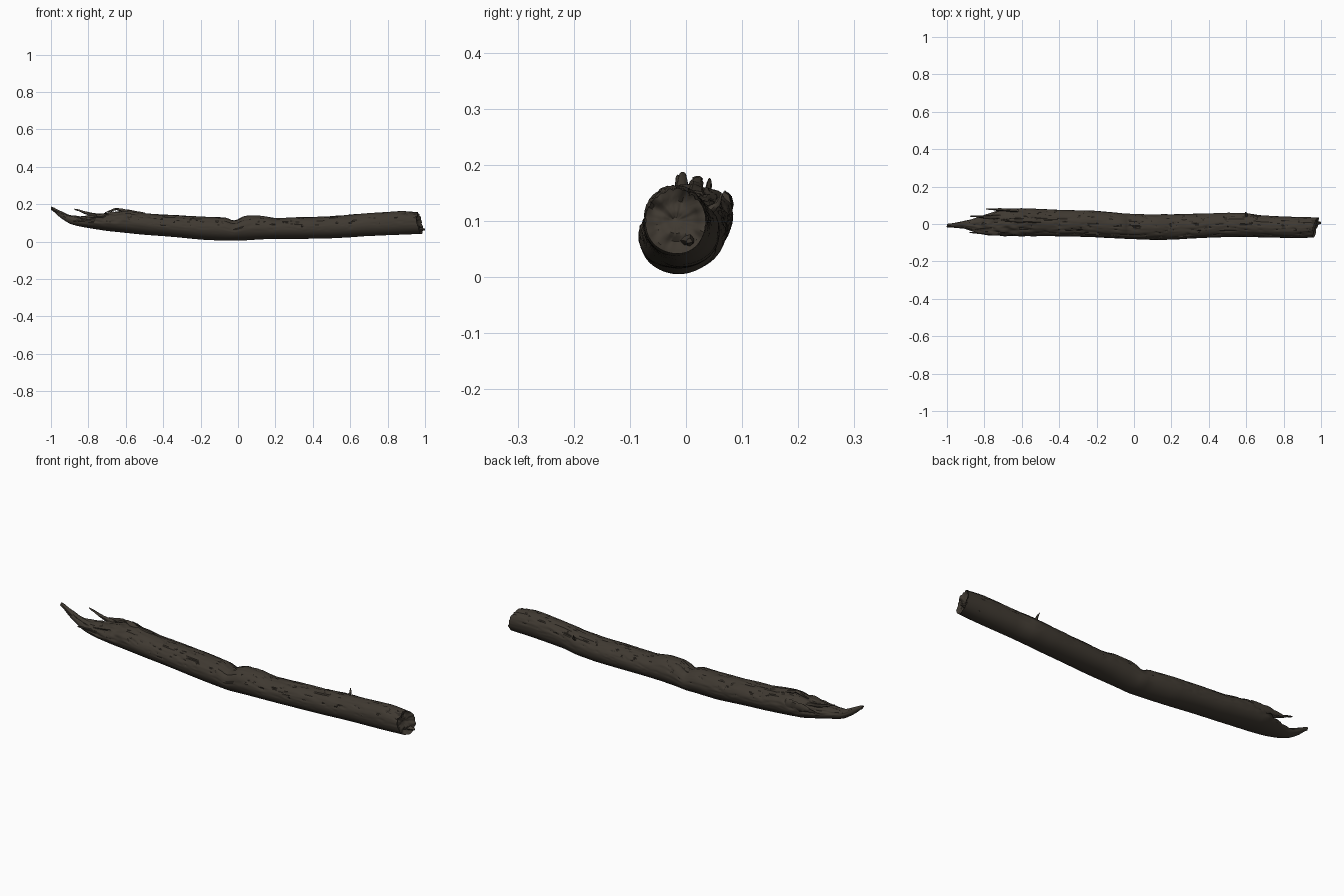
import bpy
import bmesh
import math
from mathutils import Vector, noise

if "Cube" in bpy.data.objects:
    bpy.data.objects.remove(bpy.data.objects["Cube"])


def make_material(name, colour):
    material = bpy.data.materials.new(name)
    material.use_nodes = True
    material.diffuse_color = colour
    material.node_tree.nodes["Principled BSDF"].inputs["Base Color"].default_value = colour
    return material


bark = make_material("dark brown bark", (0.05, 0.041, 0.031, 1))
fissure = make_material("deep bark fissure", (0.028, 0.023, 0.018, 1))

# Log outline: x, front y, back y, underside z, top z
OUTLINE = [
    (-1.0, -0.012, 0.0, 0.175, 0.19),
    (-0.96, -0.018, 0.006, 0.135, 0.17),
    (-0.9, -0.025, 0.018, 0.095, 0.14),
    (-0.85, -0.045, 0.03, 0.082, 0.135),
    (-0.78, -0.06, 0.055, 0.07, 0.14),
    (-0.7, -0.064, 0.08, 0.057, 0.155),
    (-0.6, -0.066, 0.083, 0.047, 0.168),
    (-0.48, -0.065, 0.08, 0.035, 0.15),
    (-0.2, -0.07, 0.07, 0.012, 0.135),
    (-0.06, -0.078, 0.056, 0.006, 0.13),
    (-0.02, -0.08, 0.055, 0.005, 0.108),
    (0.03, -0.083, 0.053, 0.006, 0.138),
    (0.12, -0.085, 0.052, 0.011, 0.14),
    (0.2, -0.083, 0.052, 0.015, 0.126),
    (0.5, -0.07, 0.06, 0.018, 0.136),
    (0.6, -0.068, 0.06, 0.023, 0.143),
    (0.68, -0.071, 0.046, 0.03, 0.15),
    (0.88, -0.076, 0.037, 0.037, 0.166),
    (0.97, -0.072, 0.035, 0.042, 0.158),
]
SIDES, RINGS = 72, 340
START, END = OUTLINE[0][0], OUTLINE[-1][0]


def linear_section(x):
    x = min(max(x, START), END)
    for a, b in zip(OUTLINE, OUTLINE[1:]):
        if x <= b[0]:
            t = (x - a[0]) / (b[0] - a[0])
            return [p + (q - p) * t for p, q in zip(a[1:], b[1:])]
    return list(OUTLINE[-1][1:])


def section(x):
    samples = [linear_section(x + d) for d in (-0.015, 0, 0.015)]
    return [sum(values) / len(values) for values in zip(*samples)]


def log_point(x, angle):
    """Surface point with lengthwise bark grooves; the underside stays smooth."""
    front, back, low, high = section(x)
    c, s = math.cos(angle), math.sin(angle)
    up = min(1, max(0, 0.45 + s))
    ragged = min(1, max(0, (-0.5 - x) * 4)) * up
    tip = min(1, (x - START) * 5 + 0.1)
    grain = noise.noise(Vector((x * 5, c * 4, s * 4)))
    fine = noise.noise(Vector((x * 14, c * 9, s * 9 + 7)))
    lumps = noise.noise(Vector((x * 4 + 3, c, s)))
    crack = max(0, 1 - abs(grain) * 9) * up
    ragged_noise = noise.noise(Vector((x * 22, c * 3, s * 3)))
    scale = 1 + 0.04 * lumps + tip * (0.03 * fine * up - 0.07 * crack + 0.22 * ragged * ragged_noise)
    y = (front + back) / 2 + (back - front) / 2 * c * scale
    z = (low + high) / 2 + (high - low) / 2 * s * scale
    # Slanted break at the cut end
    near_end = min(1, max(0, (x - 0.86) / (END - 0.86)))
    slant = near_end * (0.25 * (y + 0.02) - 0.17 * (z - 0.1) + 0.008 * ragged_noise)
    return Vector((x + slant, y, z)), crack


def finish(bm, name):
    bmesh.ops.recalc_face_normals(bm, faces=bm.faces)
    mesh = bpy.data.meshes.new(name)
    bm.to_mesh(mesh)
    bm.free()
    obj = bpy.data.objects.new(name, mesh)
    bpy.context.collection.objects.link(obj)
    mesh.materials.append(bark)
    mesh.materials.append(fissure)
    bpy.ops.object.select_all(action="DESELECT")
    obj.select_set(True)
    bpy.context.view_layer.objects.active = obj
    bpy.ops.object.shade_smooth_by_angle(angle=math.radians(45))
    return obj


# Weathered log
bm = bmesh.new()
rings, cracks = [], {}
angles = [math.tau * i / SIDES for i in range(SIDES)]
for r in range(RINGS + 1):
    ring = []
    for angle in angles:
        point, crack = log_point(START + (END - START) * r / RINGS, angle)
        vert = bm.verts.new(point)
        cracks[vert] = crack
        ring.append(vert)
    rings.append(ring)

# Uneven hollowed face on the broken end
rim = rings[-1]
centre = sum((v.co for v in rim), Vector()) / SIDES
for k in range(1, 8):
    ring = []
    for v in rim:
        p = v.co.lerp(centre, k / 8)
        p.x += -0.012 * min(1, k / 3) + 0.012 * noise.noise(p * 45)
        vert = bm.verts.new(p)
        cracks[vert] = 0
        ring.append(vert)
    rings.append(ring)

for a, b in zip(rings, rings[1:]):
    for i in range(SIDES):
        j = (i + 1) % SIDES
        face = bm.faces.new((a[i], a[j], b[j], b[i]))
        depth = sum(cracks[v] for v in face.verts) / 4
        face.material_index = 1 if depth > 0.72 else 0
bm.faces.new(rings[0])
bm.faces.new(rings[-1])
finish(bm, "weathered_log")


def splinter(name, path, width, height, sides=7, steps=14):
    """Tapering, slightly twisted sliver following a short path."""
    bm = bmesh.new()
    points = [Vector(p) for p in path]
    rings = []
    for k in range(steps + 1):
        t = k / steps
        u = t * (len(points) - 1)
        n = min(int(u), len(points) - 2)
        centre = points[n].lerp(points[n + 1], u - n)
        along = (points[n + 1] - points[n]).normalized()
        across = along.cross(Vector((0, 0, 1))).normalized()
        over = across.cross(along)
        ring = []
        for i in range(sides):
            a = math.tau * i / sides
            rough = (1 - 0.8 * t) * (1 + 0.5 * noise.noise(centre * 40 + Vector((0, 0, i))))
            offset = across * math.cos(a) * width + over * math.sin(a) * height
            ring.append(bm.verts.new(centre + offset * rough))
        rings.append(ring)
    for a, b in zip(rings, rings[1:]):
        for i in range(sides):
            j = (i + 1) % sides
            bm.faces.new((a[i], a[j], b[j], b[i]))
    bm.faces.new(rings[0])
    bm.faces.new(rings[-1])
    finish(bm, name)


# Torn wood at the splintered end
splinter("upright_splinter", [(-0.7, 0.035, 0.13), (-0.8, 0.038, 0.15), (-0.875, 0.042, 0.174)], 0.014, 0.014)
splinter("back_splinter", [(-0.62, 0.07, 0.125), (-0.72, 0.077, 0.13), (-0.79, 0.08, 0.128)], 0.012, 0.03)
splinter("ridge_splinter", [(-0.5, 0.015, 0.14), (-0.6, 0.018, 0.163), (-0.65, 0.02, 0.176), (-0.71, 0.02, 0.155)], 0.02, 0.014)
splinter("front_splinter", [(-0.7, -0.05, 0.11), (-0.8, -0.05, 0.115), (-0.88, -0.045, 0.11)], 0.01, 0.014)
splinter("tip_splinter", [(-0.84, -0.005, 0.11), (-0.91, -0.01, 0.13), (-0.96, -0.012, 0.155), (-1.0, -0.014, 0.18)], 0.018, 0.013)

# Snapped twig on the back, and the pointed lower corner of the broken end
splinter("twig_stub", [(0.6, 0.035, 0.11), (0.602, 0.055, 0.13), (0.595, 0.064, 0.148)], 0.009, 0.009)
splinter("end_splinter", [(0.9, 0.0, 0.068), (0.96, 0.004, 0.066), (1.0, 0.006, 0.064)], 0.025, 0.022)
